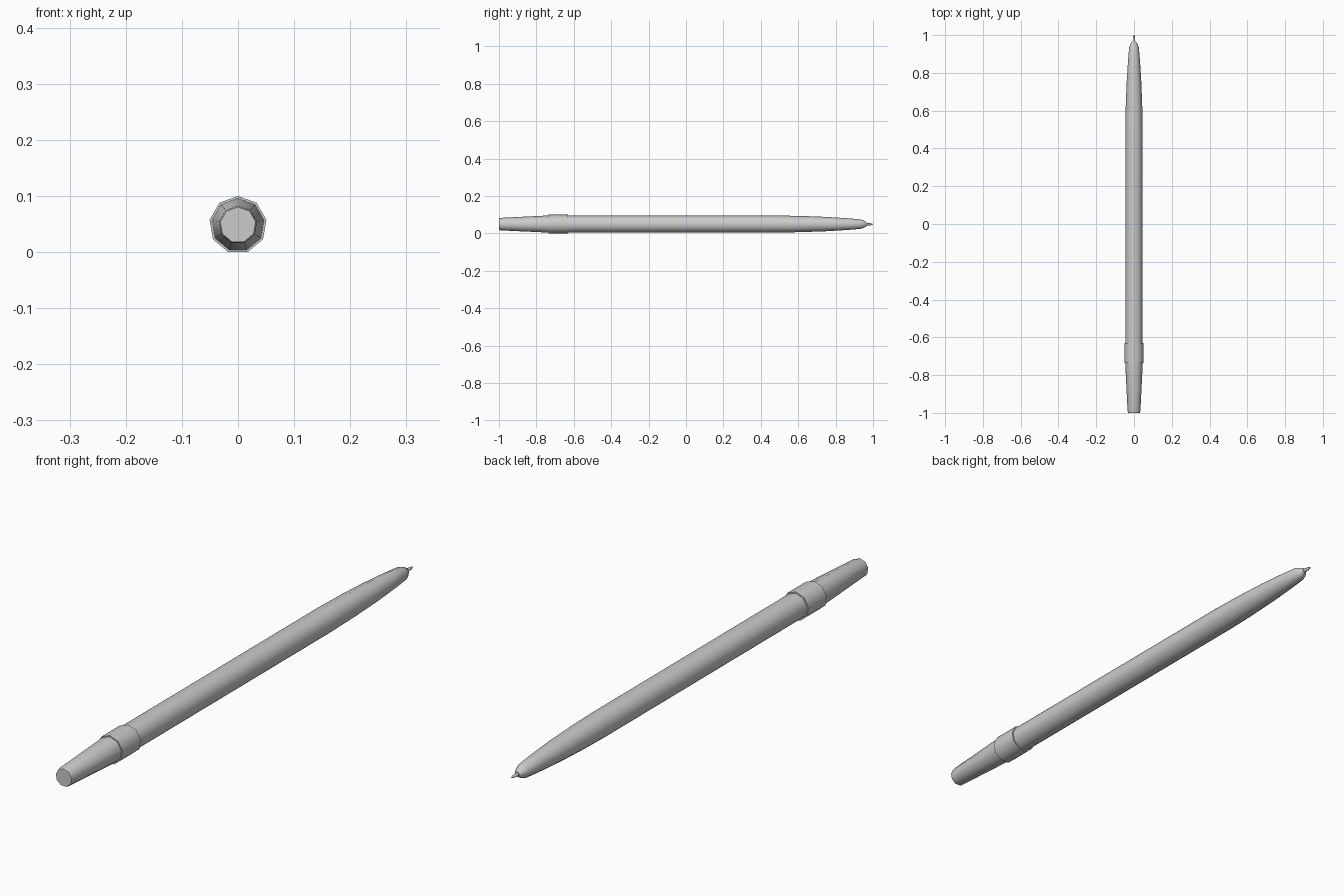
import bpy, bmesh, math

if "Cube" in bpy.data.objects:
    bpy.data.objects.remove(bpy.data.objects["Cube"])

SIDES = 9
R = 0.0515                                   # collar radius, the widest part
CZ = R * math.cos(math.pi / SIDES)           # flat side rests on the ground


def lathe(name, profile):
    """Nine-sided solid along y from (y, radius) pairs, one corner pointing up."""
    bm = bmesh.new()
    rings = []
    for y, r in profile:
        rings.append([bm.verts.new((r * math.sin(2 * math.pi * i / SIDES), y,
                                    CZ + r * math.cos(2 * math.pi * i / SIDES)))
                      for i in range(SIDES)])
    for a, b in zip(rings, rings[1:]):
        for i in range(SIDES):
            j = (i + 1) % SIDES
            bm.faces.new((a[i], a[j], b[j], b[i]))
    bm.faces.new(rings[0])
    bm.faces.new(rings[-1])
    bmesh.ops.recalc_face_normals(bm, faces=bm.faces)
    mesh = bpy.data.meshes.new(name)
    bm.to_mesh(mesh)
    bm.free()
    ob = bpy.data.objects.new(name, mesh)
    bpy.context.collection.objects.link(ob)
    bpy.ops.object.select_all(action='DESELECT')
    ob.select_set(True)
    bpy.context.view_layer.objects.active = ob
    bpy.ops.object.shade_smooth_by_angle(angle=math.radians(42))
    return ob


# Tapered push button at the back
lathe("push_button", [(-1.0, 0.032), (-0.99, 0.0345), (-0.73, 0.0475)])

# Raised collar
lathe("collar", [(-0.735, R), (-0.63, R)])

# Long barrel with curved nose
lathe("barrel", [(-0.635, 0.0468), (0.5, 0.0468), (0.62, 0.0445), (0.75, 0.0395),
                 (0.86, 0.0325), (0.935, 0.026), (0.955, 0.018), (0.968, 0.0085)])

# Writing tip
lathe("writing_tip", [(0.96, 0.0065), (0.99, 0.0055), (1.0, 0.002)])
